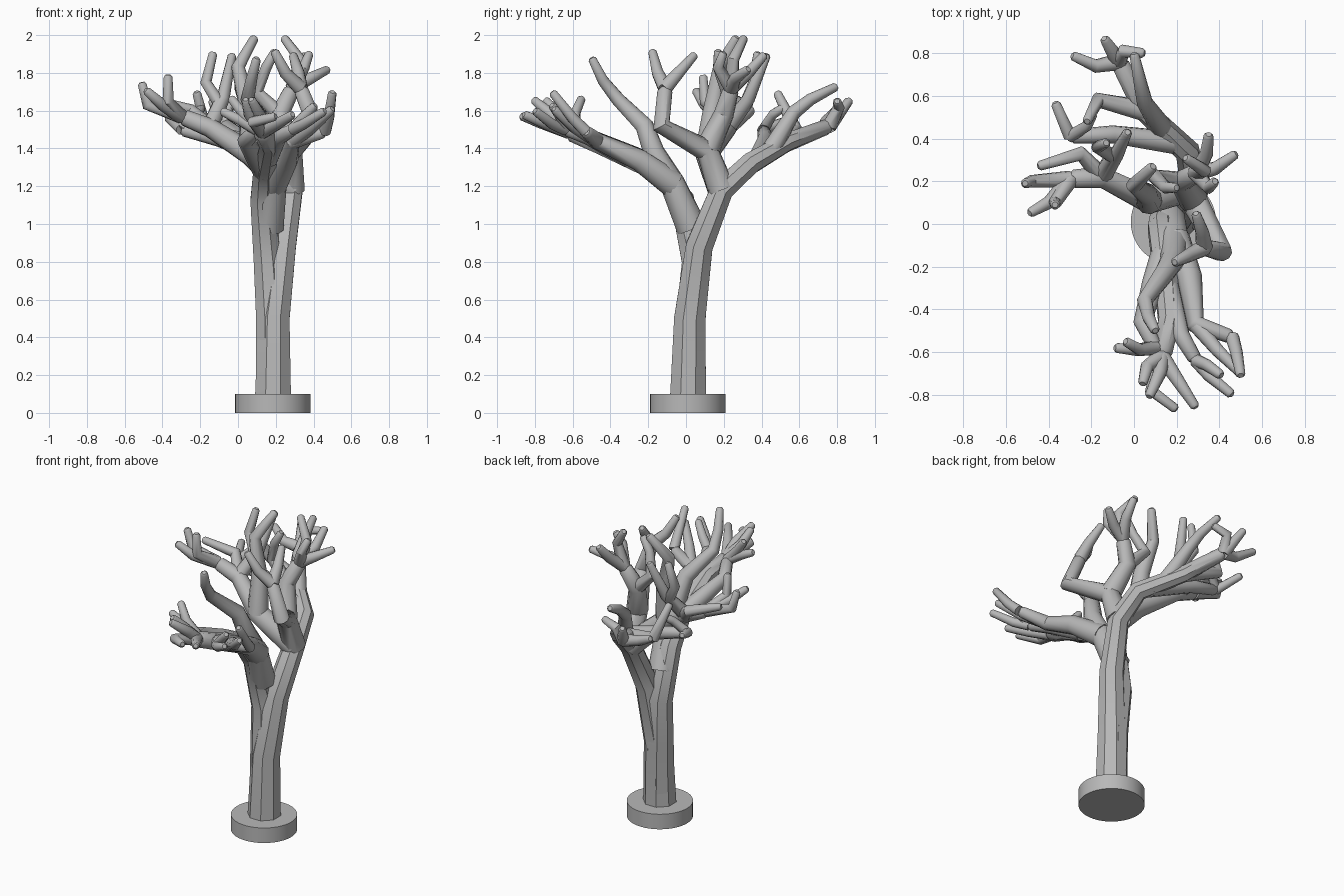
import bpy
import bmesh
import math
from mathutils import Vector

default_cube = bpy.data.objects.get("Cube")
if default_cube:
    bpy.data.objects.remove(default_cube, do_unlink=True)

bark = bpy.data.materials.new("plain grey")
bark.use_nodes = True
grey = (0.48, 0.48, 0.48, 1)
bark.diffuse_color = grey
bark.node_tree.nodes["Principled BSDF"].inputs["Base Color"].default_value = grey


def add_tube(bm, points, start_radius, end_radius, sides):
    """Sweep a tapering polygon along a path, with a rounded tip."""
    points = [Vector(p) for p in points]
    lengths = [0.0]
    for a, b in zip(points, points[1:]):
        lengths.append(lengths[-1] + (b - a).length)
    stations = [
        (p, start_radius + (end_radius - start_radius) * s / lengths[-1])
        for p, s in zip(points, lengths)
    ]
    tip_direction = (points[-1] - points[-2]).normalized()
    body_end = points[-1] - tip_direction * end_radius * 0.5
    stations[-1] = (body_end, end_radius)
    stations.append((points[-1], end_radius * 0.6))

    rings = []
    normal = None
    last = len(stations) - 1
    for i, (centre, radius) in enumerate(stations):
        before = stations[max(i - 1, 0)][0]
        after = stations[min(i + 1, last)][0]
        incoming = (centre - before).normalized()
        outgoing = (after - centre).normalized()
        tangent = (incoming + outgoing).normalized()
        if normal is None:
            normal = tangent.orthogonal()
        normal = (normal - tangent * normal.dot(tangent)).normalized()
        side = tangent.cross(normal)
        ring = []
        for k in range(sides):
            angle = math.tau * (k + 0.5) / sides
            offset = normal * math.cos(angle) + side * math.sin(angle)
            ring.append(bm.verts.new(centre + offset * radius))
        rings.append(ring)
    for low, high in zip(rings, rings[1:]):
        for k in range(sides):
            n = (k + 1) % sides
            bm.faces.new((low[k], low[n], high[n], high[k]))
    bm.faces.new(reversed(rings[0]))
    bm.faces.new(rings[-1])


def finish(bm, name):
    bmesh.ops.recalc_face_normals(bm, faces=bm.faces)
    for face in bm.faces:
        face.smooth = True
    mesh = bpy.data.meshes.new(name)
    bm.to_mesh(mesh)
    bm.free()
    mesh.set_sharp_from_angle(angle=math.radians(40))
    mesh.materials.append(bark)
    bpy.context.collection.objects.link(bpy.data.objects.new(name, mesh))


def limb(name, *points, thick=0.055, thin=0.038, sides=10):
    """Build one limb and return its points, so others can fork from it."""
    bm = bmesh.new()
    add_tube(bm, points, thick, thin, sides)
    finish(bm, name)
    return points


def twigs(name, fork, *paths, thick=0.04, thin=0.023):
    """Build a spray of twigs that all leave one fork."""
    bm = bmesh.new()
    for path in paths:
        add_tube(bm, [fork, *path], thick, thin, sides=10)
    finish(bm, name)


# Round base plate
bm = bmesh.new()
bmesh.ops.create_cone(bm, cap_ends=True, segments=48, radius1=0.2, radius2=0.2, depth=0.1)
bmesh.ops.translate(bm, verts=bm.verts, vec=(0.185, 0.01, 0.05))
finish(bm, "base_plate")

# Faceted trunk running into the back limb, and the front limb parting from it
back = limb("trunk_and_back_limb",
            (.185, .01, .05), (.19, .02, .5), (.235, .07, .88), (.28, .19, 1.18),
            (.25, .34, 1.32), (.05, .53, 1.43), (-.07, .76, 1.52),
            thick=0.104, thin=0.042, sides=8)
front = limb("front_limb",
             (.185, .015, .1), (.175, .025, .5), (.155, .05, .8), (.13, -.02, 1.13),
             (.14, -.14, 1.28), (.165, -.45, 1.42), (.13, -.62, 1.49),
             thick=0.096, thin=0.05, sides=8)

# Back limb: outer twigs
twigs("back_end_twigs", back[-1],
      [(-.14, .87, 1.66)],
      [(-.18, .74, 1.54), (-.29, .79, 1.6)],
      [(-.05, .81, 1.62), (.05, .8, 1.65)])
twigs("back_upper_twig", (.13, .45, 1.39),
      [(.05, .57, 1.59), (.03, .66, 1.66), (0, .8, 1.73)], thick=0.052)
twigs("back_hooked_twig", back[-2],
      [(-.17, .58, 1.5), (-.22, .48, 1.7)], thick=0.05)
back_side = limb("back_side_limb",
                 (.2, .38, 1.34), (-.1, .42, 1.45), (-.3, .41, 1.5), thin=0.034)
twigs("back_side_twigs", back_side[-1],
      [(-.37, .57, 1.56)],
      [(-.22, .46, 1.58), (-.19, .52, 1.62)], thick=0.03)

# Left-leaning limb that crosses over the trunk
crossing = limb("crossing_limb",
                back[3], (.07, .11, 1.37), (-.15, .22, 1.51), (-.3, .21, 1.57),
                thick=0.078, thin=0.044)
twigs("crossing_end_twigs", crossing[-1],
      [(-.48, .2, 1.63), (-.51, .19, 1.75)],
      [(-.37, .1, 1.65), (-.37, .09, 1.79)],
      [(-.4, .1, 1.63), (-.49, .05, 1.71)])
twigs("crossing_upper_twigs", crossing[2],
      [(-.08, .33, 1.66), (-.03, .43, 1.9)],
      [(-.1, .32, 1.64), (-.17, .36, 1.75), (-.13, .38, 1.91)],
      [(-.25, .33, 1.6), (-.45, .27, 1.66)], thick=0.045)
twigs("centre_upright", crossing[1],
      [(.06, .14, 1.6), (0, .18, 1.83), (.09, .27, 1.99)], thick=0.065, thin=0.025)

# Limb that bows forward and up to a two-way fork
bowed = limb("bowed_limb",
             back[3], (.28, .11, 1.39), (.41, -.13, 1.52), (.33, -.11, 1.72),
             thick=0.074, thin=0.04)
twigs("bowed_end_twigs", bowed[-1],
      [(.25, -.15, 1.8), (.19, -.18, 1.92)],
      [(.32, -.04, 1.8), (.29, .05, 1.9)])

# Upright limb and its crown of twigs
upright = limb("upright_limb",
               bowed[1], (.22, .2, 1.58), (.29, .24, 1.72),
               thick=0.068, thin=0.044)
twigs("crown_twigs", upright[-1],
      [(.33, .25, 1.87), (.24, .31, 1.99)],
      [(.38, .26, 1.77), (.48, .33, 1.82)],
      [(.34, .33, 1.8), (.35, .42, 1.9)],
      [(.35, .17, 1.83), (.38, .2, 1.91)])
twigs("crown_inner_twigs", upright[1],
      [(.1, .22, 1.7), (.15, .17, 1.83), (.2, .17, 1.92)], thick=0.045)

# Front limb: rising branch, parting low down
rising = limb("front_rising_branch",
              (.16, .03, .98), (.19, -.07, 1.21), (.18, -.17, 1.38),
              (.15, -.22, 1.52), (.05, -.36, 1.66), (.07, -.44, 1.76),
              (.1, -.5, 1.88), thick=0.082, thin=0.023)

# Front limb: spray at the end
twigs("front_end_twigs", front[-1],
      [(.08, -.78, 1.54), (.2, -.87, 1.57)],
      [(.21, -.74, 1.53), (.29, -.86, 1.58)],
      [(.06, -.67, 1.58), (.04, -.75, 1.66)],
      [(.12, -.7, 1.57), (.07, -.81, 1.66)])
long_twig = limb("front_long_limb",
                 (.16, -.3, 1.35), (.22, -.52, 1.46), (.29, -.64, 1.5), thin=0.034)
twigs("front_long_twigs", long_twig[-1],
      [(.35, -.71, 1.53), (.46, -.8, 1.6)],
      [(.34, -.66, 1.56), (.41, -.71, 1.63)], thick=0.032)

# Front limb: two side limbs
outer = limb("front_outer_limb",
             rising[1], (.26, -.25, 1.34), (.29, -.47, 1.44), (.46, -.53, 1.49),
             thick=0.074, thin=0.034)
twigs("front_outer_twig", outer[-1],
      [(.48, -.6, 1.56), (.5, -.71, 1.7)], thick=0.033)
twigs("front_outer_low_twig", outer[-2],
      [(.39, -.59, 1.51), (.5, -.7, 1.61)])
inner = limb("front_inner_limb",
             front[4], (.09, -.28, 1.36), (.04, -.46, 1.44), (.1, -.58, 1.5),
             thick=0.062, thin=0.036)
twigs("front_inner_twigs", inner[-1],
      [(.01, -.59, 1.55), (-.09, -.58, 1.6)],
      [(.03, -.59, 1.58), (-.04, -.55, 1.67)], thick=0.034)
